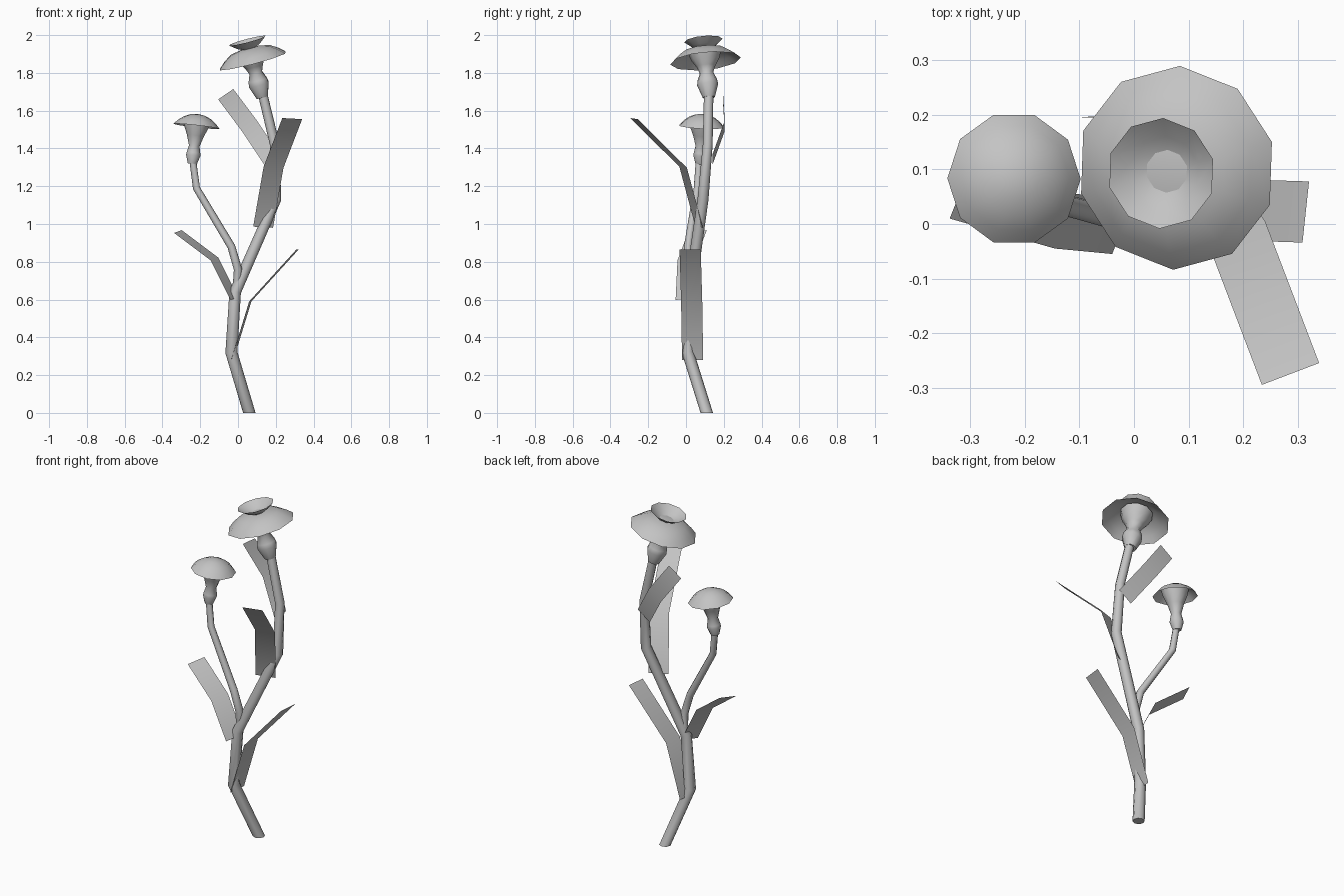
import bpy
import bmesh
from math import cos, sin, pi, radians
from mathutils import Vector

cube = bpy.data.objects.get("Cube")
if cube:
    bpy.data.objects.remove(cube, do_unlink=True)

GREY = (0.55, 0.55, 0.55, 1.0)
grey = bpy.data.materials.new("plain_grey")
grey.use_nodes = True
grey.diffuse_color = GREY
grey.node_tree.nodes["Principled BSDF"].inputs["Base Color"].default_value = GREY


def finish(bm, name, outward=True):
    """Turn a bmesh into a smooth shaded object."""
    if outward:
        bmesh.ops.recalc_face_normals(bm, faces=bm.faces)
    mesh = bpy.data.meshes.new(name)
    bm.to_mesh(mesh)
    bm.free()
    mesh.materials.append(grey)
    obj = bpy.data.objects.new(name, mesh)
    bpy.context.collection.objects.link(obj)
    bpy.ops.object.select_all(action='DESELECT')
    obj.select_set(True)
    bpy.context.view_layer.objects.active = obj
    bpy.ops.object.shade_smooth_by_angle(angle=radians(60))
    return obj


def ring(bm, centre, axis, radius, sides, phase=0.0):
    """Polygon of vertices around an axis; one vertex if the radius is zero."""
    if radius == 0:
        return [bm.verts.new(centre)]
    u = (Vector((1, 0, 0)) - axis * axis.x).normalized()
    v = axis.cross(u)
    angles = [phase + 2 * pi * i / sides for i in range(sides)]
    return [bm.verts.new(centre + (u * cos(a) + v * sin(a)) * radius) for a in angles]


def bridge(bm, low, high):
    """Join two rings, or a ring and a tip."""
    n = max(len(low), len(high))
    for i in range(n):
        j = (i + 1) % n
        if len(high) == 1:
            bm.faces.new((low[i], low[j], high[0]))
        elif len(low) == 1:
            bm.faces.new((low[0], high[j], high[i]))
        else:
            bm.faces.new((low[i], low[j], high[j], high[i]))


def tube(name, points, radii, sides=8):
    """Jointed stem through the points, closed at both ends."""
    pts = [Vector(p) for p in points]
    bm = bmesh.new()
    rings = []
    for i, p in enumerate(pts):
        before = (p - pts[i - 1]).normalized() if i else Vector((0, 0, 1))
        after = (pts[i + 1] - p).normalized() if i < len(pts) - 1 else before
        axis = (before + after).normalized() if i else before
        rings.append(ring(bm, p, axis, radii[i], sides))
    for low, high in zip(rings, rings[1:]):
        bridge(bm, low, high)
    bm.faces.new(rings[0][::-1])
    bm.faces.new(rings[-1])
    return finish(bm, name)


def lathe(name, origin, axis, profile, phase=0.0, sides=10):
    """Spin (radius, height) pairs around a tilted axis."""
    origin, axis = Vector(origin), Vector(axis).normalized()
    bm = bmesh.new()
    rings = [ring(bm, origin + axis * h, axis, r, sides, phase) for r, h in profile]
    for low, high in zip(rings, rings[1:]):
        bridge(bm, low, high)
    return finish(bm, name, outward=False)


def leaf(name, centres, across):
    """Folded flat strip along the centre points."""
    half = Vector(across) / 2
    bm = bmesh.new()
    rows = [[bm.verts.new(Vector(c) + half * s) for s in (-1, 1)] for c in centres]
    for a, b in zip(rows, rows[1:]):
        bm.faces.new((a[0], a[1], b[1], b[0]))
    return finish(bm, name, outward=False)


# Stems
tube("main_stem",
     [(0.06, 0.11, 0), (-0.035, 0.01, 0.32), (-0.015, 0.02, 0.64),
      (0.2, 0.09, 1.13), (0.195, 0.115, 1.42), (0.13, 0.12, 1.69)],
     [0.033, 0.032, 0.031, 0.029, 0.026, 0.025])
tube("side_stem",
     [(-0.005, 0.025, 0.68), (0, 0.015, 0.76), (-0.035, 0.01, 0.88),
      (-0.22, 0.06, 1.19), (-0.24, 0.07, 1.34)],
     [0.022, 0.022, 0.021, 0.019, 0.018])

# Large flower: bulb with trumpet, broad collar, open bowl
top = dict(origin=(0.078, 0.103, 1.863), axis=(-0.25, -0.09, 0.96), phase=radians(16))
lathe("large_bulb", profile=[(0, -0.2), (0.032, -0.2), (0.056, -0.13), (0.052, -0.105),
                             (0.036, -0.065), (0.05, -0.03), (0.075, 0.01), (0.09, 0.055)], **top)
lathe("large_collar", profile=[(0.188, 0), (0.155, 0.03), (0.11, 0.058),
                               (0.05, 0.07), (0, 0.073)], **top)
lathe("large_bowl", profile=[(0, 0.06), (0.03, 0.066), (0.065, 0.083), (0.102, 0.112)], **top)

# Small flower: bulb with trumpet, domed cap
side = dict(origin=(-0.22, 0.083, 1.517), axis=(0.11, 0.05, 0.99))
lathe("small_bulb", profile=[(0, -0.2), (0.024, -0.2), (0.038, -0.155), (0.036, -0.14),
                             (0.028, -0.105), (0.045, -0.05), (0.068, 0.005), (0.075, 0.04)], **side)
lathe("small_cap", profile=[(0.123, 0), (0.1, 0.025), (0.073, 0.045),
                            (0.04, 0.06), (0, 0.067)], **side)

# Leaves, from the lowest up
leaf("lower_left_leaf", [(-0.03, 0.035, 0.28), (0.065, 0.03, 0.59), (0.315, 0.022, 0.865)],
     (0.012, 0.112, 0))
leaf("lower_right_leaf", [(-0.02, -0.005, 0.605), (-0.125, 0.005, 0.815), (-0.318, 0.06, 0.96)],
     (0.04, 0.1, 0.015))
leaf("front_leaf", [(0.133, 0.07, 0.983), (0.188, -0.015, 1.3), (0.287, -0.275, 1.558)],
     (0.105, 0.04, -0.006))
leaf("back_leaf", [(0.18, 0.14, 1.34), (0.06, 0.205, 1.52), (-0.065, 0.195, 1.687)],
     (0.08, 0, 0.055))
